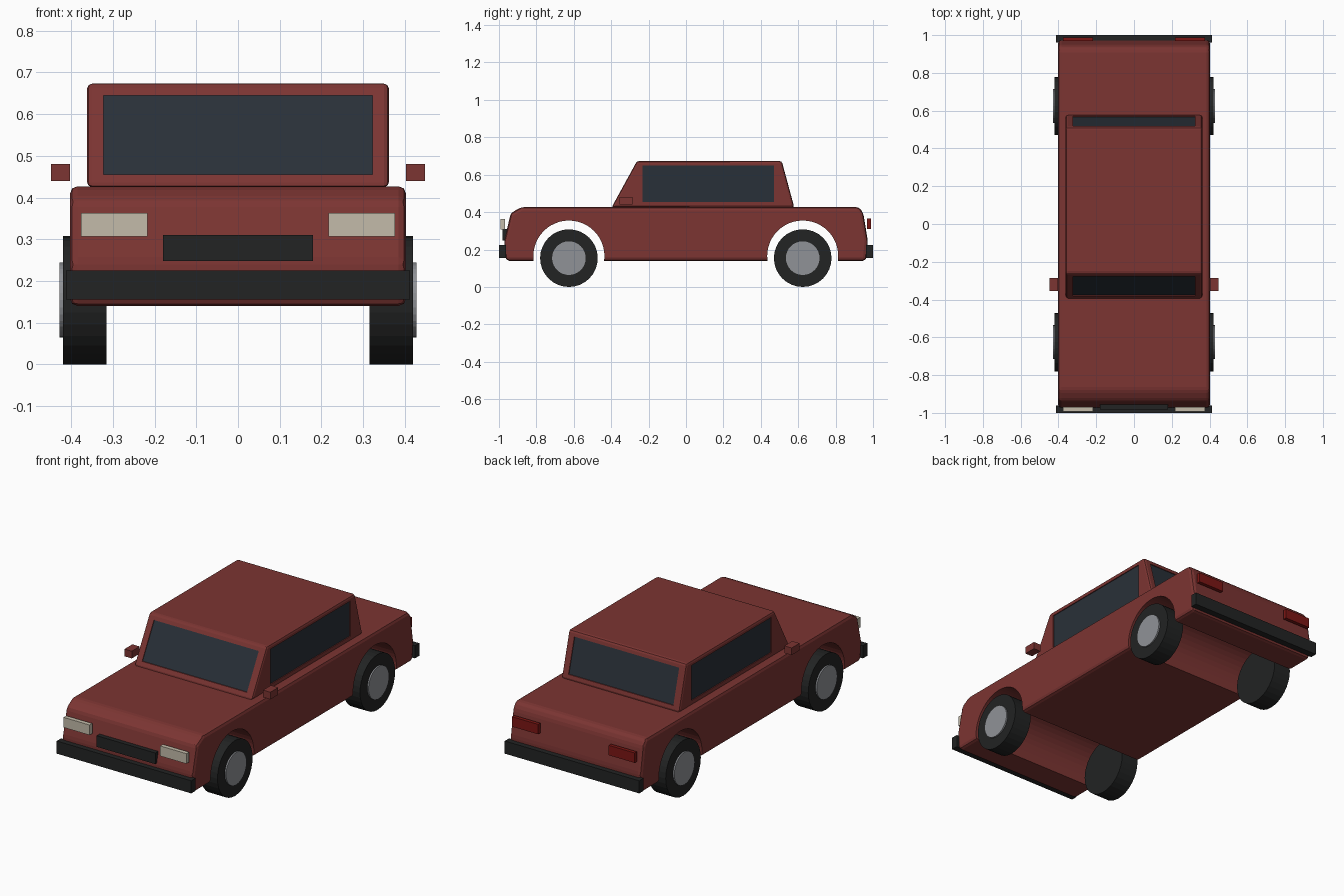
import bpy, bmesh, math
from mathutils import Matrix

if "Cube" in bpy.data.objects:
    bpy.data.objects.remove(bpy.data.objects["Cube"])


def material(name, rgb):
    m = bpy.data.materials.new(name)
    m.diffuse_color = (*rgb, 1)
    m.use_nodes = True
    m.node_tree.nodes["Principled BSDF"].inputs["Base Color"].default_value = m.diffuse_color
    return m


RED = material("red paint", (0.2, 0.035, 0.032))
GLASS = material("dark glass", (0.022, 0.03, 0.04))
BLACK = material("black rubber", (0.016, 0.017, 0.017))
CREAM = material("headlight", (0.55, 0.5, 0.4))
TAIL = material("tail light", (0.2, 0.008, 0.007))
HUB = material("hub metal", (0.28, 0.29, 0.31))


def finish(name, bm, mat):
    bmesh.ops.recalc_face_normals(bm, faces=bm.faces)
    me = bpy.data.meshes.new(name)
    bm.to_mesh(me)
    bm.free()
    ob = bpy.data.objects.new(name, me)
    bpy.context.collection.objects.link(ob)
    if mat:
        me.materials.append(mat)
    return ob


def prism(name, profile, x0, x1, mat=None, bevel=0):
    """Side profile of (y, z) points extruded from x0 to x1."""
    bm = bmesh.new()
    face = bm.faces.new([bm.verts.new((x0, y, z)) for y, z in profile])
    ext = bmesh.ops.extrude_face_region(bm, geom=[face])["geom"]
    bmesh.ops.translate(bm, vec=(x1 - x0, 0, 0),
                        verts=[v for v in ext if isinstance(v, bmesh.types.BMVert)])
    if bevel:
        bmesh.ops.bevel(bm, geom=bm.edges[:], offset=bevel, segments=2,
                        profile=0.5, affect='EDGES', clamp_overlap=True)
    return finish(name, bm, mat)


def box(name, x, y, z, mat=None, bevel=0):
    return prism(name, [(y[0], z[0]), (y[1], z[0]), (y[1], z[1]), (y[0], z[1])],
                 x[0], x[1], mat, bevel)


def cylinder(name, x0, x1, y, z, r, mat=None, sides=32):
    bm = bmesh.new()
    bmesh.ops.create_cone(bm, cap_ends=True, segments=sides, radius1=r, radius2=r,
                          depth=abs(x1 - x0),
                          matrix=Matrix.Translation(((x0 + x1) / 2, y, z))
                          @ Matrix.Rotation(math.pi / 2, 4, 'Y'))
    return finish(name, bm, mat)


def cut(target, cutter):
    mod = target.modifiers.new("cut", 'BOOLEAN')
    mod.operation = 'DIFFERENCE'
    mod.solver = 'EXACT'
    mod.object = cutter
    bpy.context.view_layer.objects.active = target
    bpy.ops.object.modifier_apply(modifier=mod.name)
    bpy.data.objects.remove(cutter)


# Lower body with wheel arches cut right through
body = prism("body", [(-0.963, 0.14), (-0.973, 0.24), (-0.937, 0.395), (-0.88, 0.427),
                      (0.925, 0.427), (0.948, 0.395), (0.973, 0.24), (0.963, 0.14)],
             -0.403, 0.403, RED, 0.018)
AXLES = {"front": -0.626, "rear": 0.624}
for y in AXLES.values():
    cut(body, cylinder("arch_cutter", -0.6, 0.6, y, 0.165, 0.19, sides=48))

# Cabin
Z0, Z1 = 0.425, 0.673
cabin = prism("cabin", [(-0.398, Z0), (0.579, Z0), (0.512, Z1), (-0.262, Z1)],
              -0.362, 0.362, RED, 0.012)

# Recessed windscreen and rear window, following the sloping cabin ends
W0, W1 = 0.455, 0.645
for name, base, top, out in (("windscreen", -0.398, -0.262, -1),
                             ("rear_window", 0.579, 0.512, 1)):
    def slab(a, b):
        ys = [base + (top - base) * (z - Z0) / (Z1 - Z0) for z in (W0, W1)]
        return [(ys[0] + out * a, W0), (ys[0] + out * b, W0),
                (ys[1] + out * b, W1), (ys[1] + out * a, W1)]
    cut(cabin, prism("cutter", slab(-0.012, 0.05), -0.322, 0.322))
    prism(name, slab(-0.014, -0.005), -0.322, 0.322, GLASS)

# Parts repeated on both sides
for side, s in (("left", 1), ("right", -1)):
    # Side windows
    wy, wz = (-0.232, 0.47), (0.453, 0.648)
    cut(cabin, box("cutter", (s * 0.35, s * 0.42), wy, wz))
    box(f"{side}_side_window", (s * 0.348, s * 0.357), wy, wz, GLASS)
    # Mirrors and lights
    box(f"{side}_mirror", (s * 0.403, s * 0.448), (-0.356, -0.287), (0.44, 0.48), RED)
    box(f"{side}_headlight", (s * 0.217, s * 0.377), (-0.992, -0.968),
        (0.307, 0.363), CREAM)
    box(f"{side}_tail_light", (s * 0.217, s * 0.377), (0.968, 0.988),
        (0.31, 0.365), TAIL)
    # Wheels
    for end, y in AXLES.items():
        cylinder(f"{end}_{side}_tyre", s * 0.315, s * 0.42, y, 0.154, 0.154, BLACK)
        cylinder(f"{end}_{side}_hub", s * 0.40, s * 0.428, y, 0.154, 0.09, HUB)

# Grille and bumpers
box("grille", (-0.18, 0.18), (-0.982, -0.95), (0.248, 0.31), BLACK)
box("front_bumper", (-0.413, 0.413), (-1.0, -0.962), (0.155, 0.225), BLACK)
box("rear_bumper", (-0.413, 0.413), (0.962, 1.0), (0.155, 0.225), BLACK)
